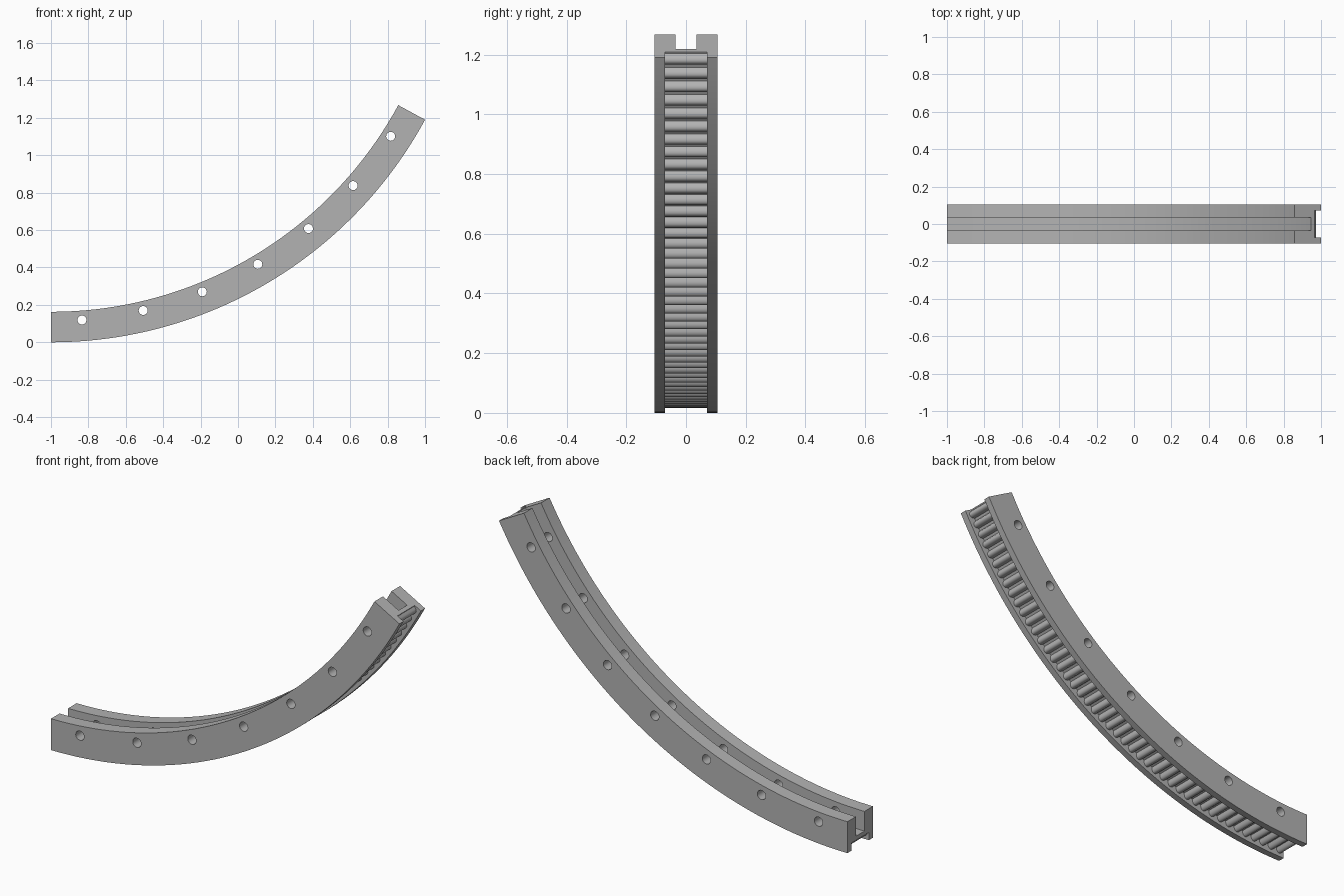
import bpy
import bmesh
import math
from mathutils import Matrix, Vector

if "Cube" in bpy.data.objects:
    bpy.data.objects.remove(bpy.data.objects["Cube"], do_unlink=True)

R_OUT, R_IN, R_FLOOR = 2.276, 2.113, 2.215
SWEEP = math.radians(61.5)
HALF_W, SLOT, RACK = 0.105, 0.035, 0.071
SEGMENTS, TEETH, HOLES = 48, 45, 7

grey = bpy.data.materials.new("plain grey")
grey.use_nodes = True
color = (0.45, 0.45, 0.45, 1)
grey.diffuse_color = color
grey.node_tree.nodes["Principled BSDF"].inputs["Base Color"].default_value = color


def polar(r, angle, y):
    """Point on the arc, measured from straight down at the left end."""
    return Vector((-1 + r * math.sin(angle), y, R_OUT - r * math.cos(angle)))


def skin(name, rings):
    """Join matching closed rings of points into a capped solid."""
    bm = bmesh.new()
    loops = [[bm.verts.new(p) for p in ring] for ring in rings]
    n = len(loops[0])
    for a, b in zip(loops, loops[1:]):
        for i in range(n):
            j = (i + 1) % n
            bm.faces.new((a[i], a[j], b[j], b[i]))
    bm.faces.new(loops[0])
    bm.faces.new(loops[-1])
    bmesh.ops.recalc_face_normals(bm, faces=bm.faces)
    return finish(name, bm)


def finish(name, bm):
    mesh = bpy.data.meshes.new(name)
    bm.to_mesh(mesh)
    bm.free()
    mesh.materials.append(grey)
    obj = bpy.data.objects.new(name, mesh)
    bpy.context.collection.objects.link(obj)
    return obj


def select(obj):
    bpy.ops.object.select_all(action="DESELECT")
    obj.select_set(True)
    bpy.context.view_layer.objects.active = obj


# Curved rail: channel section with an inner slot and a shallow outer groove
half = [(SLOT, R_FLOOR), (SLOT, R_IN), (HALF_W, R_IN),
        (HALF_W, R_OUT), (RACK, R_OUT), (RACK, R_OUT - 0.045)]
section = half + [(-y, r) for y, r in reversed(half)]
rail = skin("curved_rail", [[polar(r, SWEEP * i / SEGMENTS, y) for y, r in section]
                            for i in range(SEGMENTS + 1)])

# Row of round holes through both side walls
bm = bmesh.new()
for i in range(HOLES):
    spot = polar(2.163, SWEEP * (i + 0.5) / HOLES, 0)
    bmesh.ops.create_cone(bm, cap_ends=True, segments=24, radius1=0.024,
                          radius2=0.024, depth=0.4,
                          matrix=Matrix.Translation(spot) @ Matrix.Rotation(math.pi / 2, 4, "X"))
cutter = finish("hole_cutter", bm)
cutter.hide_render = True
boolean = rail.modifiers.new("holes", "BOOLEAN")
boolean.operation = "DIFFERENCE"
boolean.solver = "EXACT"
boolean.object = cutter
select(rail)
bpy.ops.object.modifier_apply(modifier=boolean.name)
bpy.data.objects.remove(cutter, do_unlink=True)

# Rack of rounded teeth set in the outer groove
STEPS = 8
pitch = SWEEP / TEETH
teeth = []
for t in range(TEETH):
    teeth.append((R_OUT - 0.040, t * pitch))
    for s in range(STEPS + 1):
        u = s / STEPS
        height = 0.023 * math.sin(math.pi * u) ** 0.6 if 0 < s < STEPS else 0
        teeth.append((R_OUT - 0.040 + height, (t + 0.12 + 0.76 * u) * pitch))
teeth.append((R_OUT - 0.040, SWEEP))
back = [(R_OUT - 0.047, SWEEP * i / SEGMENTS) for i in range(SEGMENTS, -1, -1)]
rack = skin("toothed_rack", [[polar(r, a, y) for r, a in teeth + back]
                             for y in (-RACK, RACK)])

for obj in (rail, rack):
    select(obj)
    bpy.ops.object.shade_smooth_by_angle(angle=math.radians(35))
